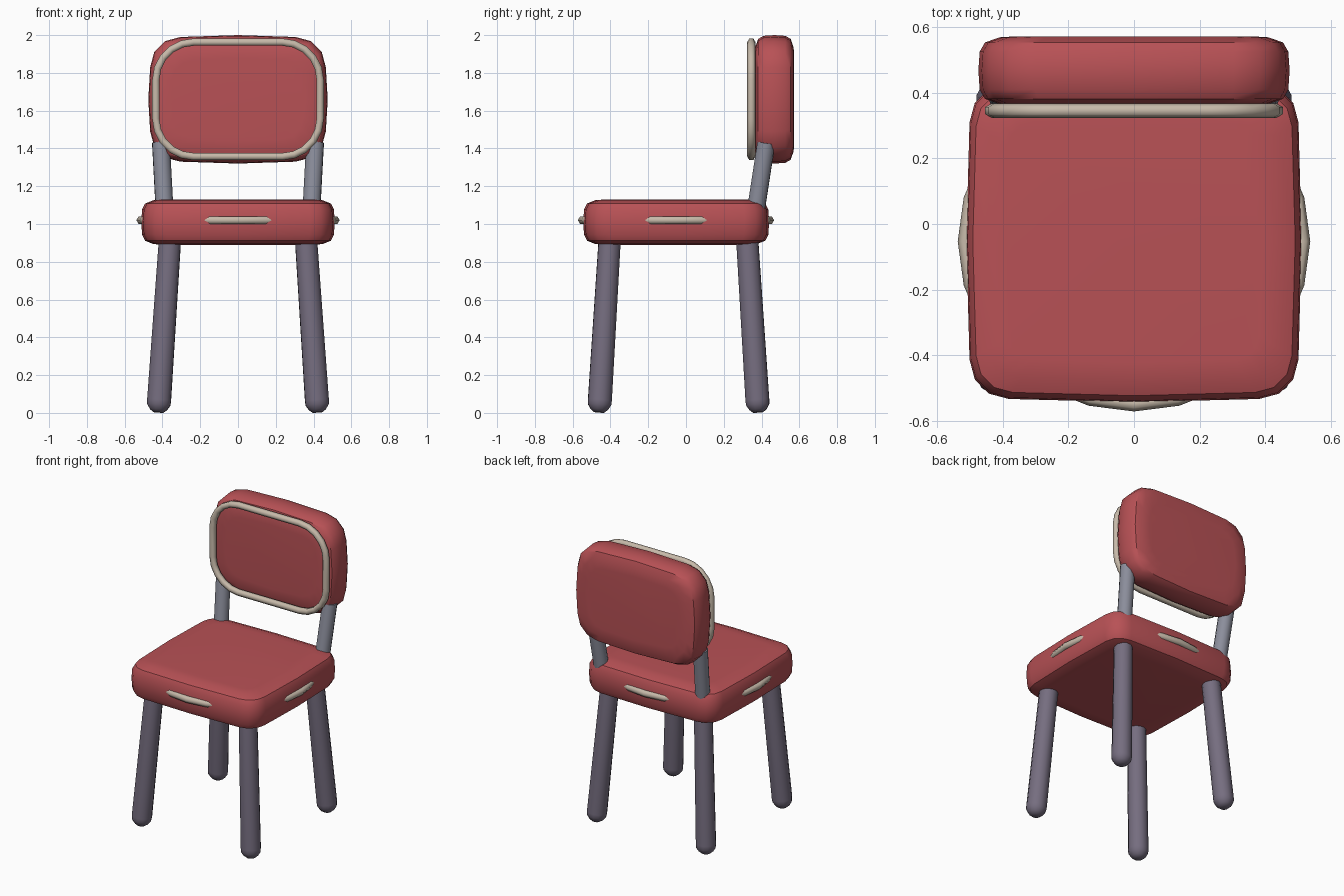
import bpy, bmesh, math
from mathutils import Vector, Matrix

if "Cube" in bpy.data.objects:
    bpy.data.objects.remove(bpy.data.objects["Cube"])


def material(name, rgb):
    m = bpy.data.materials.new(name)
    m.use_nodes = True
    m.diffuse_color = (*rgb, 1)
    m.node_tree.nodes["Principled BSDF"].inputs["Base Color"].default_value = (*rgb, 1)
    return m


RED = material("red fabric", (0.48, 0.083, 0.092))
CREAM = material("cream piping", (0.57, 0.49, 0.40))
LEG = material("purple grey metal", (0.18, 0.155, 0.215))
POST = material("grey metal", (0.26, 0.27, 0.33))


def outline(hx, hy, radius, steps, bulge=0.0):
    """Rounded rectangle, with the middle of each side pushed out by bulge."""
    pts = []
    hx, hy = hx - bulge, hy - bulge
    mids = [(0, hy + bulge), (-hx - bulge, 0), (0, -hy - bulge), (hx + bulge, 0)]
    for q, (sx, sy) in enumerate([(1, 1), (-1, 1), (-1, -1), (1, -1)]):
        for i in range(steps + 1):
            a = math.pi / 2 * (q + i / steps)
            pts.append((sx * (hx - radius) + radius * math.cos(a),
                        sy * (hy - radius) + radius * math.sin(a)))
        if bulge:
            pts.append(mids[q])
    return pts


def loft(name, rings, mat, matrix=None, angle=40):
    """Skin a stack of equal rings and close both ends."""
    bm = bmesh.new()
    rows = [[bm.verts.new(p) for p in ring] for ring in rings]
    n = len(rows[0])
    for a, b in zip(rows, rows[1:]):
        for i in range(n):
            j = (i + 1) % n
            bm.faces.new((a[i], a[j], b[j], b[i]))
    bm.faces.new(rows[0][::-1])
    bm.faces.new(rows[-1])
    bmesh.ops.recalc_face_normals(bm, faces=bm.faces)
    if matrix:
        bm.transform(matrix)
    me = bpy.data.meshes.new(name)
    bm.to_mesh(me)
    bm.free()
    ob = bpy.data.objects.new(name, me)
    bpy.context.collection.objects.link(ob)
    return finish(ob, mat, angle)


def finish(ob, mat, angle):
    ob.data.materials.clear()
    ob.data.materials.append(mat)
    bpy.ops.object.select_all(action="DESELECT")
    ob.select_set(True)
    bpy.context.view_layer.objects.active = ob
    bpy.ops.object.shade_smooth_by_angle(angle=math.radians(angle))
    return ob


def cushion(name, hx, hy, depth, radius, section, matrix):
    """Section rows are (inset, height as a share of half the depth)."""
    rings = [[(x, y, k * depth / 2) for x, y in
              outline(hx - s, hy - s, max(radius - s * 0.4, 0.05), 3, 0.01)]
             for s, k in section]
    return loft(name, rings, RED, matrix)


def rod(name, start, end, profile, mat, sides=12):
    """Profile rows are (distance from start, radius); the last row sits at end."""
    start, end = Vector(start), Vector(end)
    axis = end - start
    profile = profile[:-1] + [(axis.length, profile[-1][1])]
    rings = [[(r * math.cos(2 * math.pi * i / sides), r * math.sin(2 * math.pi * i / sides), d)
              for i in range(sides)] for d, r in profile]
    turn = axis.to_track_quat("Z", "Y").to_matrix().to_4x4()
    return loft(name, rings, mat, Matrix.Translation(start) @ turn, 50)


# Seat and backrest cushions
edge = [(0.12, 1), (0.065, 0.97), (0.02, 0.82), (0.004, 0.55)]
section = [(s, -k) for s, k in edge] + [(0, 0)] + [(s, k) for s, k in edge[::-1]]
cushion("seat", 0.512, 0.492, 0.24, 0.12, section,
        Matrix.Translation((0, -0.052, 1.01)))
cushion("backrest", 0.475, 0.34, 0.21, 0.16, section,
        Matrix.Translation((0, 0.468, 1.66)) @ Matrix.Rotation(math.pi / 2, 4, "X"))

# Piping on the face of the backrest
curve = bpy.data.curves.new("backrest_piping", "CURVE")
curve.dimensions = "3D"
curve.bevel_depth = 0.022
curve.bevel_resolution = 1
path = outline(0.435, 0.303, 0.2, 5)
spline = curve.splines.new("POLY")
spline.points.add(len(path) - 1)
for point, (x, z) in zip(spline.points, path):
    point.co = (x, 0.346, z + 1.66, 1)
spline.use_cyclic_u = True
piping = bpy.data.objects.new("backrest_piping", curve)
bpy.context.collection.objects.link(piping)
bpy.ops.object.select_all(action="DESELECT")
piping.select_set(True)
bpy.context.view_layer.objects.active = piping
bpy.ops.object.convert(target="MESH")
finish(bpy.context.object, CREAM, 65)

# Round trim ring that breaks through the sides of the seat
bpy.ops.mesh.primitive_torus_add(major_radius=0.515, minor_radius=0.023, major_segments=24,
                                 minor_segments=6, location=(0, -0.053, 1.02))
ring = bpy.context.object
ring.name = "seat_trim_ring"
ring.scale.y = 0.965
finish(ring, CREAM, 65)

# Splayed legs with rounded feet, and the posts that carry the backrest
foot = [(0, 0.028), (0.015, 0.047), (0.04, 0.063), (0.065, 0.065), (1, 0.06)]
for side, s in (("left", 1), ("right", -1)):
    rod(f"front_leg_{side}", (s * 0.422, -0.46, 0.003), (s * 0.358, -0.402, 0.95), foot, LEG)
    rod(f"back_leg_{side}", (s * 0.422, 0.382, 0.003), (s * 0.358, 0.322, 0.95), foot, LEG)
    rod(f"back_post_{side}", (s * 0.387, 0.365, 1.04), (s * 0.408, 0.425, 1.43),
        [(0, 0.048), (1, 0.048)], POST)
